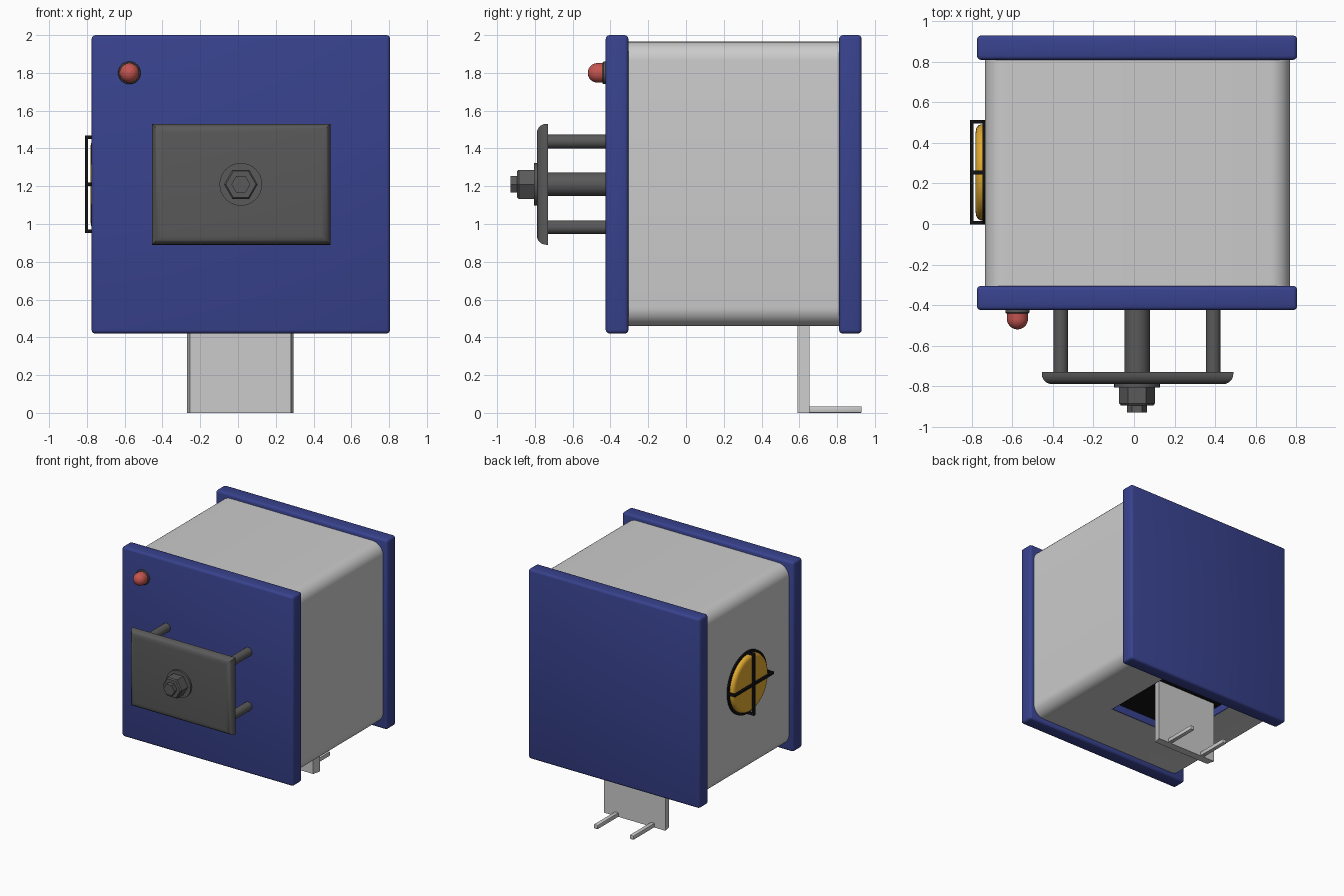
import bpy, bmesh, math
from mathutils import Vector

if "Cube" in bpy.data.objects:
    bpy.data.objects.remove(bpy.data.objects["Cube"])

CX = 0.015   # centre line of the housing
CZ = 1.21


def material(name, r, g, b):
    m = bpy.data.materials.new(name)
    m.diffuse_color = (r, g, b, 1)
    m.use_nodes = True
    m.node_tree.nodes["Principled BSDF"].inputs["Base Color"].default_value = m.diffuse_color
    return m


BLUE = material("blue_paint", 0.04, 0.055, 0.27)
DARK = material("dark_steel", 0.1, 0.1, 0.1)
BLACK = material("black", 0.006, 0.006, 0.006)
RED = material("red", 0.55, 0.09, 0.08)
YELLOW = material("yellow", 0.75, 0.4, 0.03)


def finish(name, bm, mat=None, smooth=True):
    bmesh.ops.recalc_face_normals(bm, faces=bm.faces)
    me = bpy.data.meshes.new(name)
    bm.to_mesh(me)
    bm.free()
    ob = bpy.data.objects.new(name, me)
    bpy.context.collection.objects.link(ob)
    if mat:
        me.materials.append(mat)
    if smooth:
        bpy.ops.object.select_all(action='DESELECT')
        ob.select_set(True)
        bpy.context.view_layer.objects.active = ob
        bpy.ops.object.shade_smooth_by_angle(angle=math.radians(35))
    return ob


def box(name, x, y, z, mat=None, bevel=0, segs=3, pick=None):
    """Box from (min, max) ranges; pick chooses which edges are rounded."""
    bm = bmesh.new()
    bmesh.ops.create_cube(bm, size=1)
    for v in bm.verts:
        v.co = Vector([(r[0] + r[1]) / 2 + c * (r[1] - r[0]) for c, r in zip(v.co, (x, y, z))])
    if bevel:
        edges = [e for e in bm.edges if pick is None or pick(e.verts[0].co, e.verts[1].co)]
        bmesh.ops.bevel(bm, geom=edges, offset=bevel, segments=segs, profile=0.5, affect='EDGES')
    return finish(name, bm, mat, smooth=bevel > 0)


def turned(name, profile, origin, axis, mat, n=32, phase=0.0):
    """Revolve (radius, distance) points about the -y or -x direction."""
    bm = bmesh.new()
    rings = []
    for r, d in profile:
        ring = []
        for i in range(n):
            a = 2 * math.pi * i / n + phase
            u, w = r * math.cos(a), r * math.sin(a)
            off = (u, -d, w) if axis == 'y' else (-d, u, w)
            ring.append(bm.verts.new(Vector(origin) + Vector(off)))
        rings.append(ring)
    for a, b in zip(rings, rings[1:]):
        for i in range(n):
            j = (i + 1) % n
            bm.faces.new((a[i], a[j], b[j], b[i]))
    if profile[0] != profile[-1]:
        bm.faces.new(rings[0])
        bm.faces.new(rings[-1])
    return finish(name, bm, mat)


def rod(name, x, z, r, y0, y1, mat=DARK, n=32):
    return turned(name, [(r, -y0), (r, -y1)], (x, 0, z), 'y', mat, n)


# Housing with rounded lengthwise edges and a recess underneath
body = box("housing", (-0.735, 0.77), (-0.31, 0.82), (0.46, 1.965), None, 0.1, 8,
           lambda a, b: abs(a.y - b.y) > 0.1)
hx, hy, hz = (-0.33, 0.36), (0.155, 0.805), (0.46, 0.53)
cutter = box("recess_cutter", hx, hy, (0.3, hz[1]))
cutter.hide_render = True
cutter.hide_set(True)
mod = body.modifiers.new("recess", 'BOOLEAN')
mod.object = cutter
mod.operation = 'DIFFERENCE'
mod.solver = 'EXACT'

# Recess lining
t = 0.006
for i, x in enumerate(((hx[0], hx[0] + t), (hx[1] - t, hx[1]))):
    box(f"recess_side_{i}", x, hy, (0.461, 0.53), BLUE)
for i, y in enumerate(((hy[0], hy[0] + t), (hy[1] - t, hy[1]))):
    box(f"recess_end_{i}", hx, y, (0.461, 0.53), BLUE)
box("recess_floor", hx, hy, (0.524, 0.532), BLACK)

# Front and back end plates
box("front_plate", (-0.775, 0.805), (-0.425, -0.305), (0.42, 2.0), BLUE, 0.02)
box("back_plate", (-0.775, 0.805), (0.81, 0.93), (0.42, 2.0), BLUE, 0.02)

# Indicator lamp
turned("lamp_collar", [(0.06, 0.42), (0.06, 0.436), (0.055, 0.441)], (-0.575, 0, 1.8), 'y', DARK)
dome = [(0.052, 0.43), (0.052, 0.468)]
dome += [(0.052 * math.cos(a), 0.468 + 0.052 * math.sin(a))
         for a in (math.radians(k) for k in range(10, 90, 11))]
turned("lamp", dome, (-0.575, 0, 1.8), 'y', RED)

# Clamp plate, its four guide rods and the central bolt
box("clamp_plate", (-0.455, 0.49), (-0.79, -0.73), (0.89, 1.53), DARK, 0.05, 6,
    lambda a, b: a.y < -0.78 and b.y < -0.78)
for i, sx in enumerate((-1, 1)):
    for j, sz in enumerate((-1, 1)):
        rod(f"guide_rod_{i}{j}", CX + sx * 0.376, CZ + sz * 0.227, 0.036, -0.41, -0.74)
rod("bolt_shank", CX, CZ, 0.063, -0.41, -0.74)
rod("washer", CX, CZ, 0.113, -0.785, -0.806)
turned("nut", [(0.089, 0.80), (0.089, 0.885), (0.08, 0.895)], (CX, 0, CZ), 'y', DARK, 6)
rod("bolt_end", CX, CZ, 0.05, -0.89, -0.93, n=6)

# Side disc with a ring and a raised cross guard
VY, VX = 0.255, -0.735
turned("disc", [(0.237, -0.01), (0.237, 0.02), (0.231, 0.034), (0.218, 0.043), (0.2, 0.046)],
       (VX, VY, CZ), 'x', YELLOW, 48)
turned("disc_ring", [(0.258, -0.005), (0.258, 0.012), (0.236, 0.012), (0.236, -0.005), (0.258, -0.005)],
       (VX, VY, CZ), 'x', BLACK, 48)
h, w = 0.258, 0.01
box("guard_bar_level", (-0.81, -0.793), (VY - h, VY + h), (CZ - w, CZ + w), BLACK)
box("guard_bar_upright", (-0.81, -0.793), (VY - w, VY + w), (CZ - h, CZ + h), BLACK)
for s in (-1, 1):
    a, b = sorted((s * h, s * (h - 0.018)))
    box("guard_leg_level", (-0.8, -0.73), (VY + a, VY + b), (CZ - w, CZ + w), BLACK)
    box("guard_leg_upright", (-0.8, -0.73), (VY - w, VY + w), (CZ + a, CZ + b), BLACK)

# Bracket with slanted sides, hanging from the recess, and two prongs
bm = bmesh.new()
outline = [(-0.255, 0.59), (0.28, 0.59), (0.295, 0.655), (-0.27, 0.655)]
face = bm.faces.new([bm.verts.new((x, y, 0)) for x, y in outline])
ext = bmesh.ops.extrude_face_region(bm, geom=[face])
bmesh.ops.translate(bm, vec=(0, 0, 0.526), verts=[v for v in ext["geom"] if isinstance(v, bmesh.types.BMVert)])
finish("bracket", bm, None, smooth=False)
for s in (-1, 1):
    x = CX + s * 0.165
    box("prong", (x - 0.018, x + 0.018), (0.65, 0.93), (0.0, 0.035), None, 0.006, 2)
